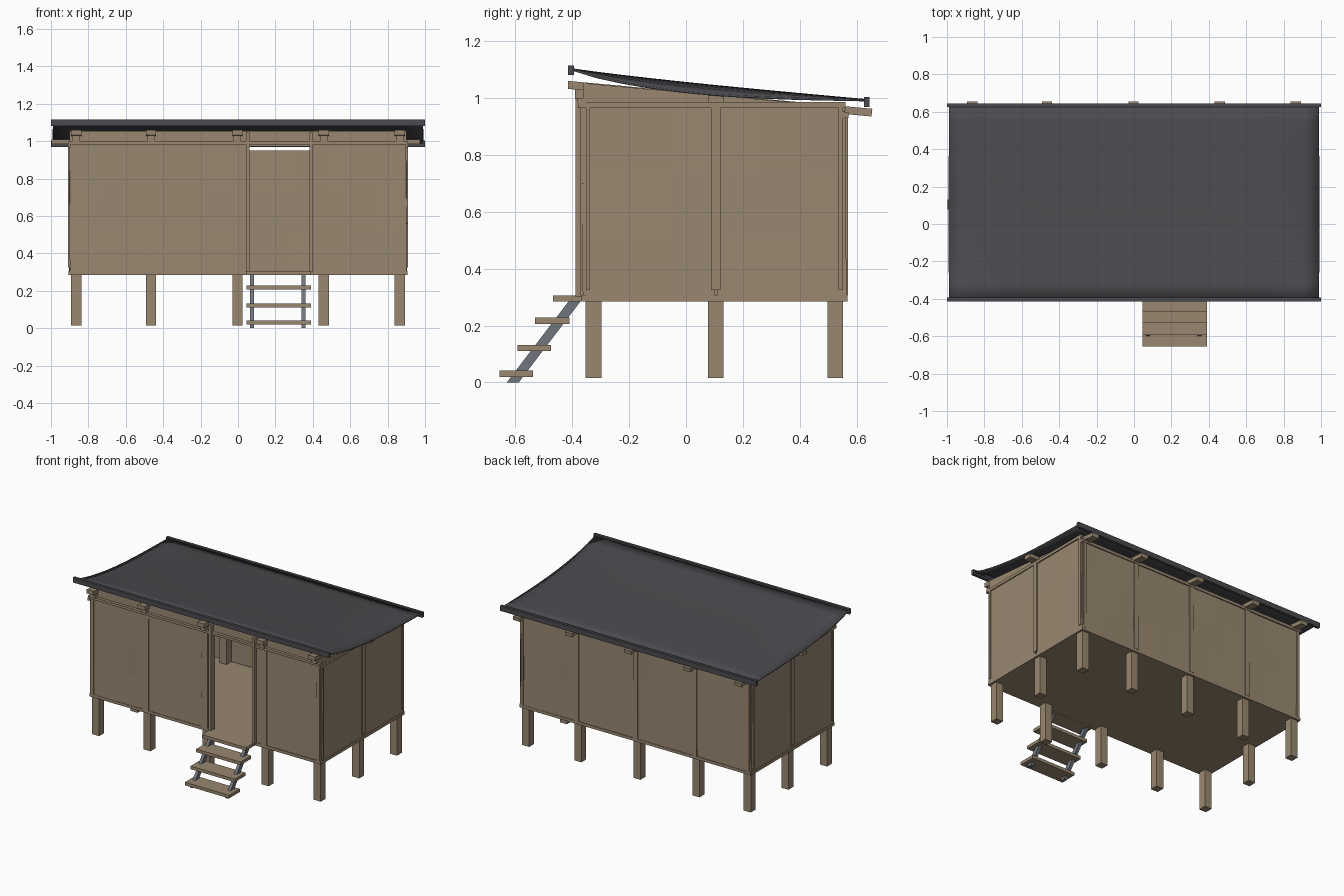
import bpy, bmesh, math, random
from mathutils import Vector

if "Cube" in bpy.data.objects:
    bpy.data.objects.remove(bpy.data.objects["Cube"])

random.seed(4)


def mat(name, rgb):
    m = bpy.data.materials.new(name)
    m.diffuse_color = (*rgb, 1)
    m.use_nodes = True
    m.node_tree.nodes["Principled BSDF"].inputs["Base Color"].default_value = m.diffuse_color
    return m


WOOD = mat("weathered wood", (0.32, 0.245, 0.165))
ROOF = mat("dark roofing", (0.07, 0.068, 0.077))
STEEL = mat("grey stringer", (0.16, 0.18, 0.21))


def finish(bm, name, m):
    bmesh.ops.recalc_face_normals(bm, faces=bm.faces)
    me = bpy.data.meshes.new(name)
    bm.to_mesh(me)
    bm.free()
    me.materials.append(m)
    ob = bpy.data.objects.new(name, me)
    bpy.context.collection.objects.link(ob)
    return ob


def box(name, x, y, z, m=WOOD, warp=0.0):
    """Box from (min, max) ranges, optionally slightly warped."""
    bm = bmesh.new()
    bmesh.ops.create_cube(bm, size=1)
    for v in bm.verts:
        v.co = Vector([r[0] + (c + 0.5) * (r[1] - r[0]) for r, c in zip((x, y, z), v.co)])
    if warp:
        long_edges = [e for e in bm.edges if e.calc_length() > 0.1]
        bmesh.ops.subdivide_edges(bm, edges=long_edges, cuts=2, use_grid_fill=True)
        for v in bm.verts:
            v.co += Vector((random.uniform(-warp, warp), random.uniform(-warp, warp), 0))
    return finish(bm, name, m)


def prism(name, yz, x0, x1, m=WOOD):
    """Side profile in (y, z) extruded along x."""
    bm = bmesh.new()
    a = [bm.verts.new((x0, y, z)) for y, z in yz]
    b = [bm.verts.new((x1, y, z)) for y, z in yz]
    bm.faces.new(a)
    bm.faces.new(b)
    n = len(yz)
    for i in range(n):
        bm.faces.new((a[i], a[(i + 1) % n], b[(i + 1) % n], b[i]))
    return finish(bm, name, m)


XS = [-0.865, -0.465, -0.003, 0.458, 0.865]
YS = [-0.325, 0.105, 0.525]
H = 0.0275


def rafter_top(y):
    return 1.06 - 0.09 * (y + 0.415)


# perimeter posts
for x in XS:
    for y in YS:
        if y == YS[1] and abs(x) < 0.8:
            continue
        box("post", (x - H, x + H), (y - H, y + H), (0.015, rafter_top(y) - 0.03))

# sloping rafters and the cross beam
for x in XS:
    prism("rafter", [(-0.415, 1.06), (0.655, 0.962), (0.652, 0.935), (-0.415, 1.032)], x - H, x + H)
box("cross_beam", (-0.998, 0.972), (0.077, 0.132), (0.984, 1.01))

# floor
box("floor", (-0.903, 0.903), (-0.362, 0.562), (0.285, 0.302))

# front and back wall panels
DOOR = (0.058, 0.387)
for a, b in zip(XS, XS[1:]):
    e0 = -0.9 if a == XS[0] else a + 0.004
    e1 = 0.9 if b == XS[-1] else b - 0.004
    box("back_panel", (e0, e1), (0.553, 0.564), (0.29, 0.95), warp=0.002)
    if a == XS[2]:
        box("front_panel", (e0, DOOR[0]), (-0.364, -0.353), (0.29, 0.985))
        box("front_panel", (DOOR[1], e1), (-0.364, -0.353), (0.29, 0.985))
    else:
        box("front_panel", (e0, e1), (-0.364, -0.353), (0.29, 0.985), warp=0.002)

# side wall panels, gable infill, plates and battens
for s in (-1, 1):
    def sx(a, b):
        return tuple(sorted((s * a, s * b)))
    for a, b in ((-0.354, 0.101), (0.109, 0.555)):
        box("side_panel", sx(0.892, 0.902), (a, b), (0.29, 0.965), warp=0.002)
    prism("gable_infill", [(-0.36, 0.96), (0.56, 0.955), (0.56, 0.968), (-0.36, 1.052)], *sx(0.888, 0.899))
    box("side_plate", sx(0.895, 0.909), (-0.38, 0.56), (0.965, 0.985))
    box("side_sill", sx(0.895, 0.906), (-0.362, 0.564), (0.285, 0.305))
    for y0, y1 in ((-0.352, -0.337), (0.088, 0.121), (0.536, 0.552)):
        box("side_batten", sx(0.9, 0.909), (y0, y1), (0.325, 0.965))

# front battens, header and sill
for x in XS:
    w = 0.024 if abs(x) < 0.8 else 0.013
    c = x if abs(x) < 0.8 else math.copysign(0.882, x)
    box("front_batten", (c - w, c + w), (-0.37, -0.36), (0.305, 0.985))
    box("back_batten", (c - w * 0.7, c + w * 0.7), (0.56, 0.57), (0.305, 0.945))
    box("rafter_block", (x - 0.02, x + 0.02), (-0.39, -0.36), (0.998, 1.036))
box("front_infill", (-0.9, 0.9), (-0.362, -0.35), (0.972, 1.054))
box("front_header", (-0.905, 0.905), (-0.382, -0.352), (0.982, 1.0))
box("back_plate", (-0.905, 0.905), (0.55, 0.572), (0.93, 0.95))
for x0, x1 in ((-0.903, DOOR[0]), (DOOR[1], 0.903)):
    box("front_sill", (x0, x1), (-0.368, -0.352), (0.285, 0.305))
box("back_sill", (-0.903, 0.903), (0.552, 0.568), (0.285, 0.305))

# door frame
for x in (0.052, 0.391):
    box("door_jamb", (x - 0.009, x + 0.009), (-0.388, -0.345), (0.3, 1.045))

# steps and stringers
for y0, y1, z0 in ((-0.467, -0.35, 0.284), (-0.53, -0.41, 0.206),
                   (-0.593, -0.474, 0.11), (-0.656, -0.537, 0.02)):
    box("step", (0.045, 0.39), (y0, y1), (z0, z0 + 0.022))
for x in (0.075, 0.35):
    prism("stringer", [(-0.63, 0), (-0.588, 0), (-0.37, 0.286), (-0.412, 0.286)], x - 0.011, x + 0.011, STEEL)

# sagging roof sheet, drooping more at both ends
NX, NY = 24, 12
bm = bmesh.new()
grid = []
for i in range(NX + 1):
    x = -0.99 + 1.98 * i / NX
    row = []
    for j in range(NY + 1):
        t = j / NY
        sag = (0.006 + 0.034 * abs(x) ** 8) * math.sin(math.pi * t ** 0.75)
        row.append(bm.verts.new((x, -0.4 + 1.035 * t, 1.1 - 0.108 * t - sag)))
    grid.append(row)
for i in range(NX):
    for j in range(NY):
        bm.faces.new((grid[i][j], grid[i + 1][j], grid[i + 1][j + 1], grid[i][j + 1]))
for f in bm.faces:
    f.smooth = True
roof = finish(bm, "roof_sheet", ROOF)
sol = roof.modifiers.new("thickness", 'SOLIDIFY')
sol.thickness = 0.008
sol.offset = 0

# roof edge boards
box("front_roof_edge", (-1, 1), (-0.414, -0.394), (1.08, 1.115), ROOF)
box("back_roof_edge", (-1, 1), (0.625, 0.645), (0.968, 1.004), ROOF)
